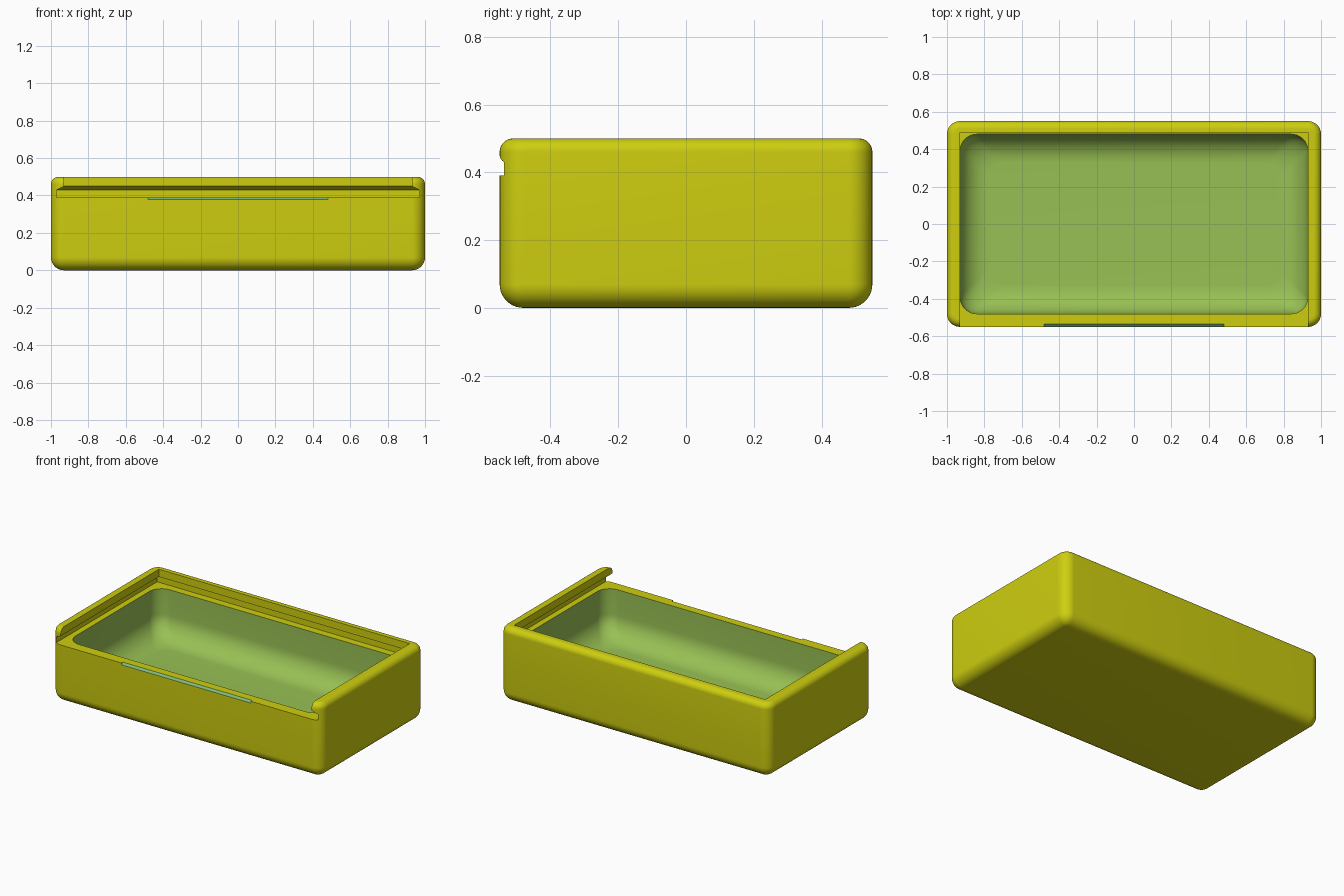
import bpy, bmesh, math

if "Cube" in bpy.data.objects:
    bpy.data.objects.remove(bpy.data.objects["Cube"])

SEG = 10  # segments per rounded edge


def material(name, rgb):
    m = bpy.data.materials.new(name)
    m.diffuse_color = (*rgb, 1)
    m.use_nodes = True
    m.node_tree.nodes["Principled BSDF"].inputs["Base Color"].default_value = m.diffuse_color
    return m


YELLOW = material("yellow", (0.617, 0.617, 0.005))
GREEN = material("soft green", (0.314, 0.527, 0.089))
TEAL = material("pale teal green", (0.2, 0.47, 0.2))


def rounded(hx, hy, r, z):
    """Ring of points round a rectangle with rounded corners."""
    pts = []
    for q, (sx, sy) in enumerate(((1, 1), (-1, 1), (-1, -1), (1, -1))):
        for i in range(SEG + 1):
            a = math.pi / 2 * (q + i / SEG)
            pts.append((sx * (hx - r) + r * math.cos(a),
                        sy * (hy - r) + r * math.sin(a), z))
    return pts


def rect(w, y0, y1, z):
    return [(w, y1, z), (-w, y1, z), (-w, y0, z), (w, y0, z)]


def loft(name, rings):
    """Closed solid through a stack of equal rings, bottom to top."""
    bm = bmesh.new()
    loops = [[bm.verts.new(p) for p in ring] for ring in rings]
    n = len(loops[0])
    for a, b in zip(loops, loops[1:]):
        for i in range(n):
            j = (i + 1) % n
            bm.faces.new((a[i], a[j], b[j], b[i]))
    bm.faces.new(loops[0][::-1])
    bm.faces.new(loops[-1])
    bmesh.ops.remove_doubles(bm, verts=bm.verts, dist=1e-5)
    bmesh.ops.recalc_face_normals(bm, faces=bm.faces)
    me = bpy.data.meshes.new(name)
    bm.to_mesh(me)
    bm.free()
    ob = bpy.data.objects.new(name, me)
    bpy.context.collection.objects.link(ob)
    return ob


def arc(r):
    """(inset, height) pairs of a quarter round, from flat to upright."""
    steps = [math.pi / 2 * i / SEG for i in range(SEG + 1)]
    return [(r * (1 - math.sin(a)), r * (1 - math.cos(a))) for a in steps]


# Outer shell: rounded box, bottom fillet 0.07, top fillet 0.04
body = [rounded(1 - i, 0.55 - i, 0.07 - i, h) for i, h in arc(0.07)]
body += [rounded(1 - i, 0.55 - i, 0.07 - i, 0.5 - h) for i, h in reversed(arc(0.04))]
box = loft("box_body", body)

# Bowl-shaped cavity with a wide floor fillet
bowl = [rounded(0.93 - i, 0.48 - i, 0.09, 0.07 + h) for i, h in arc(0.15)]
cavity = loft("cavity_cutter", bowl + [rounded(0.93, 0.48, 0.09, 0.41)])

# Dovetail lid slot, open at the front
slot = loft("slot_cutter", [rect(w, -0.7, y, z) for z, w, y in
                            ((0.39, 0.97, 0.53), (0.43, 0.97, 0.53),
                             (0.45, 0.93, 0.49), (0.6, 0.93, 0.49))])

# Shallow chamfer along the middle of the front edge
chamfer = loft("front_notch_cutter", [rect(0.48, -0.57, y, z) for z, y in
                                      ((0.37, -0.559), (0.40, -0.523))])

for cutter in (cavity, slot, chamfer):
    cutter.hide_render = True
    cutter.hide_set(True)
    mod = box.modifiers.new(cutter.name, 'BOOLEAN')
    mod.operation = 'DIFFERENCE'
    mod.solver = 'EXACT'
    mod.object = cutter

bpy.context.view_layer.update()
dg = bpy.context.evaluated_depsgraph_get()
mesh = bpy.data.meshes.new_from_object(box.evaluated_get(dg))
box.modifiers.clear()
box.data = mesh
for cutter in (cavity, slot, chamfer):
    bpy.data.objects.remove(cutter)

# Colours: green bowl, teal chamfer, yellow elsewhere
mesh.materials.clear()
for m in (YELLOW, GREEN, TEAL):
    mesh.materials.append(m)
for p in mesh.polygons:
    c, n = p.center, p.normal
    inside = abs(c.x) < 0.932 and abs(c.y) < 0.482 and 0.06 < c.z < 0.388
    on_chamfer = (abs(c.x) < 0.47 and c.y < -0.52 and 0.37 < c.z < 0.395
                  and 0.2 < n.z < 0.95)
    p.material_index = 1 if inside else 2 if on_chamfer else 0

bpy.context.view_layer.objects.active = box
box.select_set(True)
bpy.ops.object.shade_smooth_by_angle(angle=math.radians(30))
